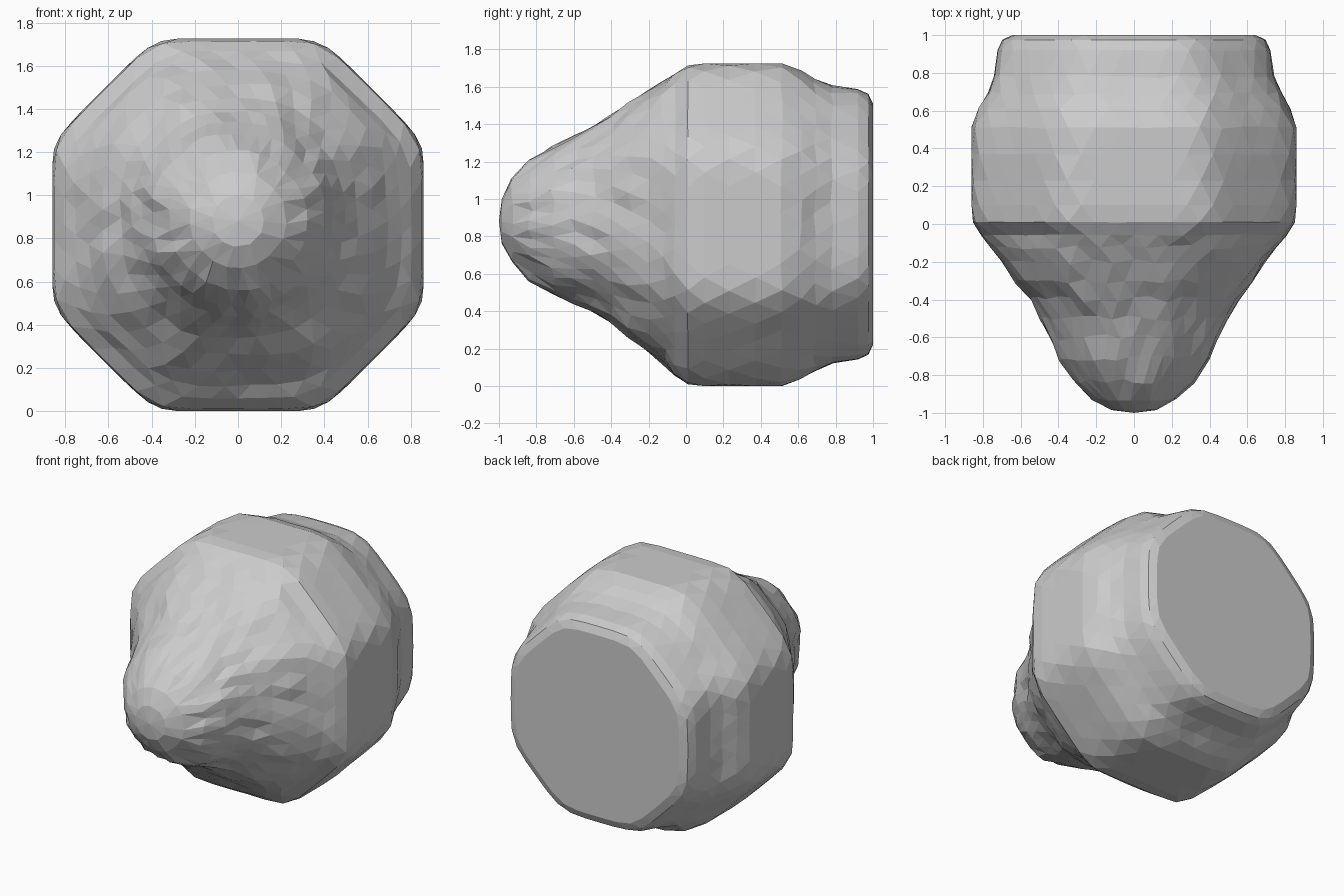
import bpy, bmesh, random
from math import sin, cos, pi
from mathutils import Vector, noise

if "Cube" in bpy.data.objects:
    bpy.data.objects.remove(bpy.data.objects["Cube"])

random.seed(4)
SEG = 40

# Stations along y: (y, apothem, diagonal apothem, centre z, corner sharpness, roughness)
stations = [
    (-0.985, 0.12, 0.12, 0.885, 10, 0.0),
    (-0.93, 0.225, 0.22, 0.89, 10, 0.3),
    (-0.83, 0.32, 0.315, 0.89, 10, 0.8),
    (-0.71, 0.40, 0.40, 0.895, 10, 1),
    (-0.60, 0.45, 0.455, 0.90, 10, 1),
    (-0.50, 0.495, 0.51, 0.90, 10, 1),
    (-0.40, 0.55, 0.575, 0.90, 12, 1),
    (-0.30, 0.625, 0.66, 0.89, 12, 1),
    (-0.20, 0.695, 0.735, 0.885, 14, 0.9),
    (-0.12, 0.755, 0.78, 0.88, 16, 0.7),
    (-0.06, 0.805, 0.81, 0.87, 22, 0.3),
    (0.01, 0.852, 0.88, 0.867, 26, 0.1),
    (0.10, 0.867, 0.885, 0.867, 26, 0),
    (0.23, 0.867, 0.885, 0.867, 26, 0.1),
    (0.37, 0.867, 0.885, 0.867, 26, 0.2),
    (0.51, 0.865, 0.87, 0.867, 24, 0.3),
    (0.61, 0.825, 0.84, 0.867, 20, 0.6),
    (0.69, 0.775, 0.81, 0.868, 18, 0.7),
    (0.78, 0.74, 0.775, 0.87, 18, 0.5),
    (0.92, 0.722, 0.735, 0.87, 18, 0.1),
    (0.975, 0.697, 0.705, 0.87, 18, 0),
    (1.0, 0.645, 0.65, 0.87, 20, 0),
]


def octagon_radius(t, a, d, p):
    """Radius of a rounded octagon in direction t."""
    total = (abs(cos(t)) / a) ** p + (abs(sin(t)) / a) ** p
    total += (abs(cos(t - pi / 4)) / d) ** p + (abs(sin(t - pi / 4)) / d) ** p
    return total ** (-1 / p)


# Faceted boulder: octagonal body, rounded nose and flat back
bm = bmesh.new()
rings = []
for i, (y, a, d, cz, p, rough) in enumerate(stations):
    ring = []
    for k in range(SEG):
        t = 2 * pi * (k + 0.5 * (i % 2)) / SEG
        r = octagon_radius(t, a, d, p)
        n = noise.noise(Vector((r * cos(t), y, r * sin(t))) * 5)
        r += rough * (0.018 * n + random.uniform(-0.006, 0.006))
        yy = y + rough * random.uniform(-0.018, 0.018)
        ring.append(bm.verts.new((r * cos(t), yy, cz + r * sin(t))))
    rings.append(ring)

# Skin the staggered rings with triangles
for i in range(len(rings) - 1):
    A, B = rings[i], rings[i + 1]
    for k in range(SEG):
        m = (k + 1) % SEG
        if i % 2 == 0:
            bm.faces.new((A[k], A[m], B[k]))
            bm.faces.new((A[m], B[m], B[k]))
        else:
            bm.faces.new((A[k], A[m], B[m]))
            bm.faces.new((A[k], B[m], B[k]))

# Nose tip and flat back
tip = bm.verts.new((0, -1.0, 0.885))
for k in range(SEG):
    bm.faces.new((tip, rings[0][(k + 1) % SEG], rings[0][k]))
bm.faces.new(rings[-1])

# Merge the crowded nose vertices into larger irregular facets
nose = [v for v in bm.verts if v.co.y < -0.65]
bmesh.ops.remove_doubles(bm, verts=nose, dist=0.05)

# Level the broad top, bottom and side flats
for v in bm.verts:
    v.co.x = max(-0.86, min(0.86, v.co.x))
    v.co.z = max(0.005, min(1.73, v.co.z))
low = min(v.co.z for v in bm.verts)
for v in bm.verts:
    v.co.z -= low

bmesh.ops.recalc_face_normals(bm, faces=bm.faces)
mesh = bpy.data.meshes.new("boulder")
bm.to_mesh(mesh)
bm.free()
boulder = bpy.data.objects.new("boulder", mesh)
bpy.context.collection.objects.link(boulder)
